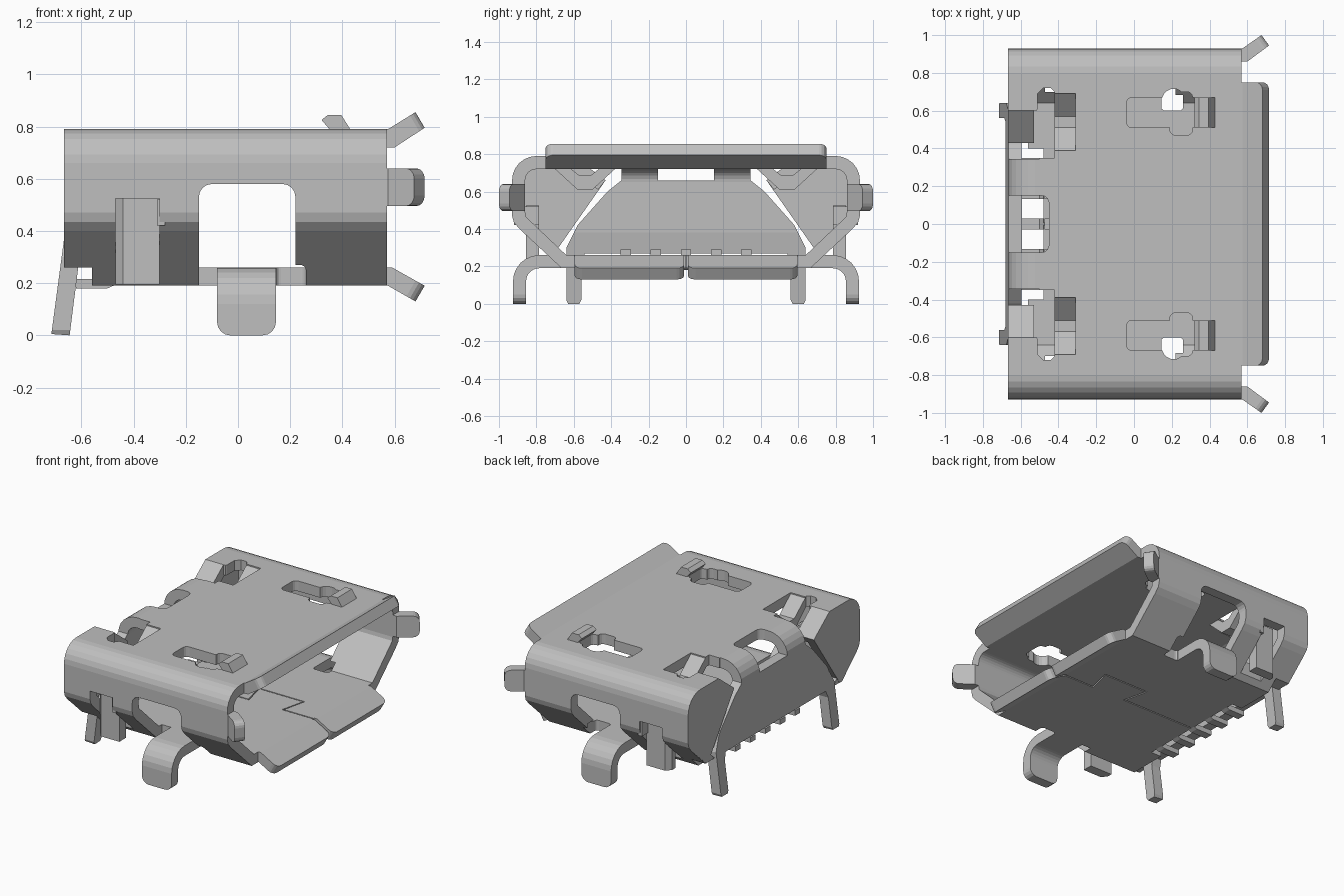
import bpy, bmesh, math
from mathutils import Vector

if "Cube" in bpy.data.objects:
    bpy.data.objects.remove(bpy.data.objects["Cube"])

metal = bpy.data.materials.new("brushed grey metal")
metal.diffuse_color = (0.52, 0.52, 0.52, 1)
metal.use_nodes = True
metal.node_tree.nodes["Principled BSDF"].inputs["Base Color"].default_value = metal.diffuse_color

PLACE = {"x": lambda t, u, v: (t, u, v),
         "y": lambda t, u, v: (u, t, v),
         "z": lambda t, u, v: (u, v, t)}


def prism(name, pts, axis, a, b, rnd=None, r=0.04):
    """Extrude a 2D outline along an axis; rnd(v1, v2) picks edges to round."""
    bm = bmesh.new()
    lo = [bm.verts.new(PLACE[axis](a, *p)) for p in pts]
    hi = [bm.verts.new(PLACE[axis](b, *p)) for p in pts]
    n = len(pts)
    bm.faces.new(lo)
    bm.faces.new(hi)
    for i in range(n):
        j = (i + 1) % n
        bm.faces.new((lo[i], lo[j], hi[j], hi[i]))
    bmesh.ops.recalc_face_normals(bm, faces=bm.faces)
    if rnd:
        es = [e for e in bm.edges if rnd(e.verts[0].co, e.verts[1].co)]
        bmesh.ops.bevel(bm, geom=es, offset=r, segments=4, profile=0.5, affect='EDGES')
    me = bpy.data.meshes.new(name)
    bm.to_mesh(me)
    bm.free()
    me.materials.append(metal)
    ob = bpy.data.objects.new(name, me)
    bpy.context.collection.objects.link(ob)
    return ob


def box(name, x0, x1, y0, y1, z0, z1, rnd=None, r=0.04):
    return prism(name, [(x0, y0), (x1, y0), (x1, y1), (x0, y1)], "z", z0, z1, rnd, r)


def boolean(ob, cutter, op='DIFFERENCE'):
    m = ob.modifiers.new("cut", 'BOOLEAN')
    m.operation, m.object, m.solver = op, cutter, 'EXACT'
    bpy.context.view_layer.objects.active = ob
    bpy.ops.object.modifier_apply(modifier=m.name)
    bpy.data.objects.remove(cutter)


def arc(cx, cy, r, a0, a1, n=6):
    return [(cx + r * math.cos(math.radians(a0 + (a1 - a0) * i / n)),
             cy + r * math.sin(math.radians(a0 + (a1 - a0) * i / n))) for i in range(n + 1)]


def both(pts):
    return pts + [(-y, z) for y, z in reversed(pts)]


def flip(pts, s):
    return [(s * y, z) for y, z in pts]


upright = lambda p, q: abs(p.z - q.z) > 0.05 and abs(p.x - q.x) < 1e-4 and abs(p.y - q.y) < 1e-4

# Shell: hollow tube along x
outer = [(0.665, 0.19), (0.89, 0.40), (0.92, 0.435), (0.93, 0.47)] + arc(0.80, 0.66, 0.13, 0, 90)
inner = [(0.64, 0.26), (0.84, 0.45), (0.855, 0.465), (0.86, 0.49)] + arc(0.80, 0.66, 0.06, 0, 90)
shell = prism("shell", both(outer), "x", -0.665, 0.57)
boolean(shell, prism("bore", both(inner), "x", -0.8, 0.7))

# Rear cuts: below the wings, between the wings, and the rear edge of the floor
boolean(shell, box("c", -0.8, -0.56, -1, 1, 0.1, 0.26))
boolean(shell, box("c", -0.8, -0.50, -0.6, 0.6, 0.68, 0.9))
boolean(shell, box("c", -0.8, -0.48, -0.4, 0.4, 0.1, 0.3))

for s in (1, -1):
    ys = lambda a, b: sorted((s * a, s * b))
    # Side window
    boolean(shell, box("c", -0.15, 0.22, *ys(0.61, 1.1), 0.1, 0.58,
                       lambda p, q: p.z > 0.5 and q.z > 0.5 and abs(p.x - q.x) < 1e-4, 0.05))
    # Side tab slot
    boolean(shell, box("c", -0.47, -0.30, *ys(0.70, 1.1), 0.1, 0.525))
    # Slot next to the wing, and the opening for the pressed V strip
    boolean(shell, prism("c", [(-0.56, s * 0.35), (-0.42, s * 0.35), (-0.42, s * 0.70),
                               (-0.44, s * 0.72), (-0.48, s * 0.72), (-0.51, s * 0.69),
                               (-0.51, s * 0.61), (-0.56, s * 0.5)], "z", 0.68, 0.9))
    boolean(shell, box("c", -0.43, -0.31, *ys(0.39, 0.69), 0.68, 0.9))
    # Latch slot: long slot, cross slot and round hole
    boolean(shell, box("c", -0.04, 0.35, *ys(0.51, 0.67), 0.68, 0.9, upright, 0.03))
    boolean(shell, box("c", 0.19, 0.31, *ys(0.47, 0.70), 0.68, 0.9, upright, 0.03))
    boolean(shell, prism("c", [(x, s * y) for x, y in arc(0.21, 0.655, 0.061, 0, 342, 19)], "z", 0.68, 0.9))
    # Notch in the floor beside the foot
    boolean(shell, box("c", 0.145, 0.26, *ys(0.60, 0.75), 0.1, 0.3, upright, 0.02))

# Dovetail seam in the floor
seam = [(0.60, 0), (0.34, 0), (0.38, 0.17), (0.04, 0.17), (0.08, 0), (-0.50, 0)]
for p, q in zip(seam, seam[1:]):
    a, b = Vector(p), Vector(q)
    d = (b - a).normalized() * 0.004
    n = Vector((-d.y, d.x))
    boolean(shell, prism("c", [tuple(v) for v in (a - d + n, b + d + n, b + d - n, a - d - n)], "z", 0.1, 0.3))

# Flared mouth: top lip, two bottom lips
tip = lambda p, q: p.x > 0.65 and q.x > 0.65 and abs(p.y - q.y) < 1e-4
prism("top_lip", [(0.56, 0.79), (0.575, 0.79), (0.68, 0.855), (0.715, 0.795), (0.60, 0.72), (0.56, 0.72)],
      "y", -0.75, 0.75, tip)
for s in (1, -1):
    prism("bottom_lip", [(0.56, 0.26), (0.59, 0.26), (0.715, 0.19), (0.68, 0.13), (0.575, 0.19), (0.56, 0.19)],
          "y", s * 0.01, s * 0.595, tip)
    # Side lips
    prism("side_lip", [(0.55, s * 0.93), (0.575, s * 0.93), (0.675, s * 1.0), (0.715, s * 0.945),
                       (0.60, s * 0.86), (0.55, s * 0.86)], "z", 0.495, 0.64,
          lambda p, q: p.x > 0.65 and q.x > 0.65 and abs(p.z - q.z) < 1e-4)

    # Curved mounting foot
    foot = [(0.57, 0.26)] + arc(0.785, 0.12, 0.14, 90, 0) + [(0.925, 0), (0.855, 0)] \
        + arc(0.785, 0.12, 0.07, 0, 90) + [(0.57, 0.19)]
    prism("mounting_foot", flip(foot, s), "x", -0.08, 0.145,
          lambda p, q: p.z < 0.001 and q.z < 0.001 and abs(p.x - q.x) < 1e-4, 0.05)

    # Vertical side tab, with a bent front edge
    y0, y1 = s * 0.785, s * 0.855
    prism("side_tab", [(-0.44, y1), (-0.30, y1), (-0.30, y0), (-0.47, y0), (-0.47, s * 0.82)], "z", 0.195, 0.525)
    box("tab_bridge", -0.31, -0.28, *sorted((s * 0.785, s * 0.92)), 0.42, 0.52)

    # Pressed V strip
    v = [(0.70, 0.79), (0.57, 0.685), (0.51, 0.685), (0.38, 0.79),
         (0.38, 0.72), (0.50, 0.61), (0.58, 0.61), (0.70, 0.72)]
    prism("pressed_strip", flip(v, s), "x", -0.42, -0.31)

    # Rear wing: end plate plus the inward sloping roll
    wing = [(0.43, 0.66), (0.60, 0.79)] + list(reversed(outer[3:])) + [(0.92, 0.435), (0.89, 0.40), (0.735, 0.26), (0.71, 0.26)]
    prism("wing_end_plate", flip(wing, s), "x", -0.667, -0.60)
    prism("wing_roll", flip([(0.43, 0.66), (0.60, 0.79), (0.66, 0.79), (0.66, 0.72), (0.62, 0.72), (0.47, 0.61)], s),
          "x", -0.665, -0.53)

    # Raised latch bump
    prism("latch_bump", [(0.32, 0.825), (0.345, 0.845), (0.395, 0.845), (0.43, 0.79), (0.43, 0.74), (0.35, 0.74), (0.35, 0.79)],
          "y", s * 0.51, s * 0.67)

# Rear flap bent down from the roof, trimmed to its outline with two legs
flap_side = [(-0.49, 0.79)] + arc(-0.525, 0.65, 0.14, 90, 180) + \
    [(-0.665, 0.38), (-0.715, 0.005), (-0.645, 0), (-0.597, 0.38)] + arc(-0.525, 0.65, 0.07, 180, 90) + [(-0.49, 0.72)]
flap = prism("rear_flap", flap_side, "y", -0.7, 0.7)
outline = [(0.54, 0.27), (0.56, 0.22), (0.56, 0.02), (0.575, -0.01), (0.625, -0.01), (0.64, 0.02),
           (0.64, 0.30), (0.58, 0.42), (0.42, 0.60), (0.345, 0.66), (0.345, 0.9)]
boolean(flap, prism("c", both(outline), "x", -0.9, -0.4), 'INTERSECT')
slot = box("c", -0.8, -0.45, -0.15, 0.15, 0.66, 0.9, upright, 0.04)
slot_roof = slot.copy()
slot_roof.data = slot.data.copy()
bpy.context.collection.objects.link(slot_roof)
boolean(flap, slot)
boolean(shell, slot_roof)

# Five contact pins with hooked inner ends
pin = [(-0.62, 0.18), (-0.50, 0.18), (-0.455, 0.20), (-0.44, 0.25), (-0.44, 0.29),
       (-0.475, 0.29), (-0.475, 0.25), (-0.50, 0.215), (-0.62, 0.215)]
for i in range(-2, 3):
    prism("contact_pin", pin, "y", i * 0.161 - 0.028, i * 0.161 + 0.028)
